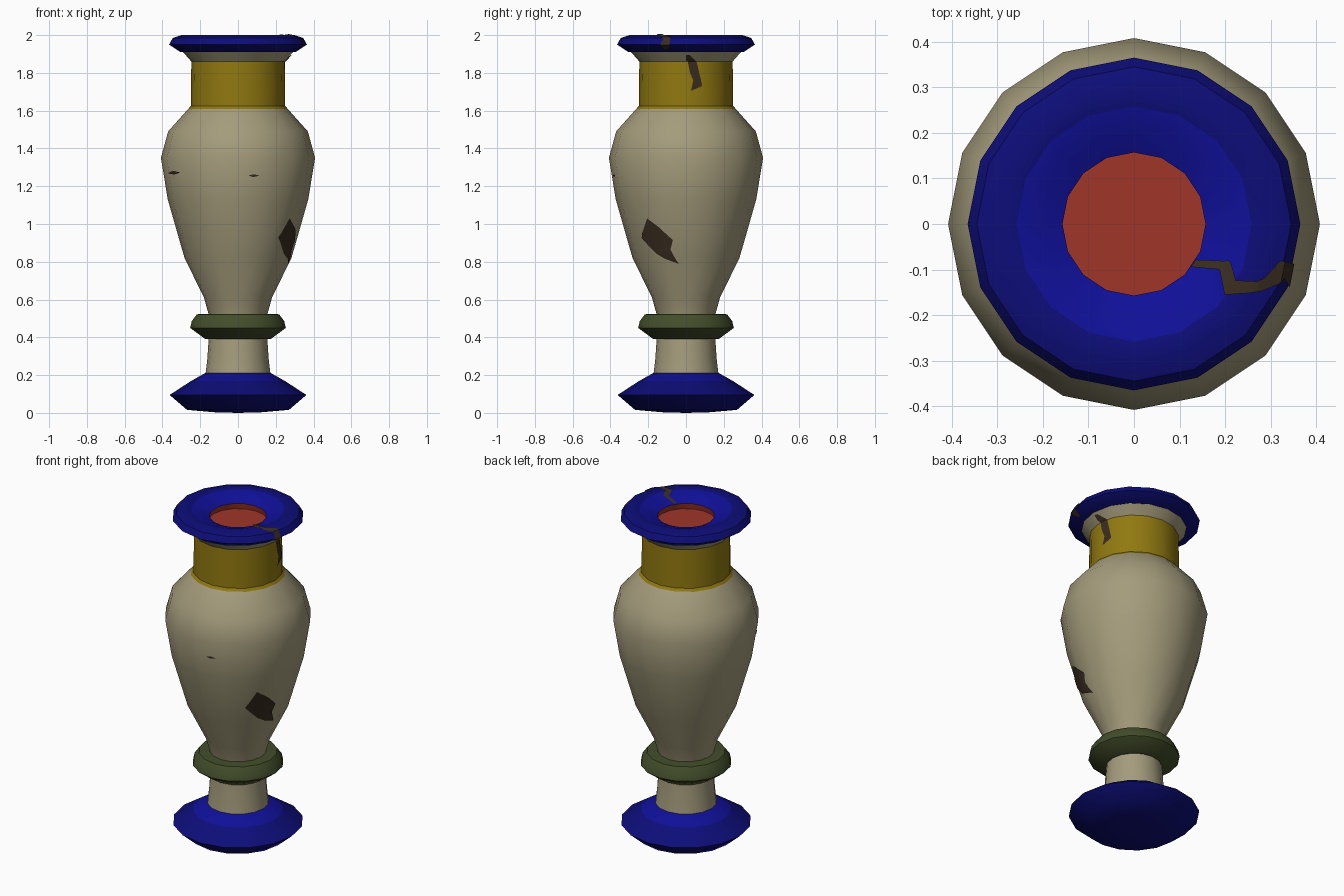
import bpy, bmesh
from math import sin, cos, pi, radians
from mathutils import Vector

SIDES = 16
STEP = 2 * pi / SIDES

cube = bpy.data.objects.get("Cube")
if cube:
    bpy.data.objects.remove(cube, do_unlink=True)


def material(name, rgb):
    m = bpy.data.materials.new(name)
    m.use_nodes = True
    m.diffuse_color = (*rgb, 1)
    bsdf = next(n for n in m.node_tree.nodes if n.type == 'BSDF_PRINCIPLED')
    bsdf.inputs["Base Color"].default_value = (*rgb, 1)
    bsdf.inputs["Roughness"].default_value = 0.8
    return m


CREAM = material("cream", (.37, .33, .20))
YELLOW = material("mustard_yellow", (.28, .19, .005))
GREEN = material("dark_green", (.055, .075, .023))
BLUE = material("bright_blue", (.005, .005, .32))
NAVY = material("deep_blue", (.004, .004, .19))
RED = material("brick_red", (.35, .037, .021))
BROWN = material("chipped_brown", (.040, .025, .014))


def finish(name, bm, mats):
    mesh = bpy.data.meshes.new(name)
    bm.to_mesh(mesh)
    bm.free()
    for m in mats:
        mesh.materials.append(m)
    ob = bpy.data.objects.new(name, mesh)
    bpy.context.collection.objects.link(ob)
    bpy.ops.object.select_all(action='DESELECT')
    ob.select_set(True)
    bpy.context.view_layer.objects.active = ob
    bpy.ops.object.shade_smooth_by_angle(angle=radians(38))
    return ob


def lathe(name, profile, mats, rule=lambda r, z: 0):
    """Turn a (radius, height) profile; rule picks the colour of each band."""
    bm = bmesh.new()
    rings = [[bm.verts.new((r * cos(k * STEP), r * sin(k * STEP), z))
              for k in range(SIDES)] for r, z in profile]
    for i in range(len(profile) - 1):
        (r0, z0), (r1, z1) = profile[i:i + 2]
        for k in range(SIDES):
            n = (k + 1) % SIDES
            f = bm.faces.new((rings[i][k], rings[i][n],
                              rings[i + 1][n], rings[i + 1][k]))
            f.material_index = rule((r0 + r1) / 2, (z0 + z1) / 2)
    bmesh.ops.remove_doubles(bm, verts=bm.verts[:], dist=1e-5)
    return finish(name, bm, mats)


def at(profile, t):
    """Point at position t along the profile, counted in profile points."""
    i = max(0, min(int(t), len(profile) - 2))
    return Vector(profile[i]).lerp(Vector(profile[i + 1]), t - i)


def chip(name, profile, outline):
    """Thin plate lying on a turned part; outline is (degrees, t)."""
    bm = bmesh.new()
    face = bm.faces.new([bm.verts.new((radians(a) / STEP, t, 0))
                         for a, t in outline])
    bmesh.ops.triangulate(bm, faces=[face])
    # fold along the facet edges and profile rings underneath
    for axis, span in ((0, range(-9, 9)), (1, range(len(profile)))):
        normal = [0, 0, 0]
        normal[axis] = 1
        for c in span:
            bmesh.ops.bisect_plane(
                bm, geom=bm.verts[:] + bm.edges[:] + bm.faces[:],
                plane_co=[c * n for n in normal], plane_no=normal)
    bmesh.ops.recalc_face_normals(bm, faces=bm.faces[:])
    if sum(f.normal.z for f in bm.faces) < 0:
        bmesh.ops.reverse_faces(bm, faces=bm.faces[:])
    for v in bm.verts:
        a, t = v.co.x, v.co.y
        d = (at(profile, t + .02) - at(profile, t - .02)).normalized()
        p = at(profile, t) + Vector((d.y, -d.x)) * .005
        facet = (a % 1 - .5) * STEP
        r = p.x * cos(STEP / 2) / cos(facet)
        v.co = (r * cos(a * STEP), r * sin(a * STEP), p.y)
    return finish(name, bm, [BROWN])


# Foot, stem and ring
lathe("foot", [(0, 0), (.12, .003), (.27, .016), (.362, .095),
               (.25, .168), (.17, .213), (.15, .213)],
      [NAVY, BLUE], lambda r, z: int(z > .17))
lathe("stem", [(.172, .205), (.163, .28), (.155, .395)], [CREAM])
lathe("green_ring", [(.14, .392), (.175, .392), (.253, .45), (.245, .485),
                     (.218, .522), (.14, .525)], [GREEN])

# Body with painted neck band and flared collar
vessel = [(.155, .52), (.18, .61), (.283, .82), (.372, 1.13), (.408, 1.35),
          (.37, 1.49), (.263, 1.61), (.25, 1.625), (.247, 1.86), (.295, 1.915)]
lathe("body", vessel, [CREAM, YELLOW], lambda r, z: int(1.61 < z < 1.86))

# Rolled lip, brighter inside the mouth
lip = [(.25, 1.912), (.305, 1.91), (.365, 1.95), (.345, 1.985), (.30, 2.0),
       (.258, 1.995), (.20, 1.975), (.157, 1.955)]
lathe("lip", lip, [NAVY, BLUE], lambda r, z: int(r < .258 and z > 1.92))

# Mouth lining and floor
lathe("mouth_lining", [(.157, 1.955), (.165, 1.92), (0, 1.92)], [RED])

# Worn chips in the paint
chip("body_chip", vessel, [(-37, 2.68), (-48, 2.35), (-33, 2.08), (-8, 1.86),
                           (-16, 2.15), (-13, 2.31), (-25, 2.52)])
chip("neck_chip", vessel, [(0, 8.7), (0, 8.2), (5, 7.74), (9, 7.57), (6, 7.34),
                           (20, 7.45), (18, 7.62), (7, 7.87), (4, 8.7)])
chip("left_scratch", vessel, [(-158, 3.64), (-150, 3.60), (-141, 3.65), (-150, 3.69)])
chip("front_scratch", vessel, [(-82, 3.58), (-78, 3.54), (-73, 3.58), (-78, 3.61)])
chip("lip_crack", lip, [(-30, 6.9), (-21, 5.55), (-29, 4.95), (-25, 4), (-14, 3.2),
                        (-14, 2), (-16, 1.4), (-20, 1.4), (-22, 2), (-20, 2.8),
                        (-28, 3.6), (-38, 5), (-28, 5.7), (-37, 6.9)])
